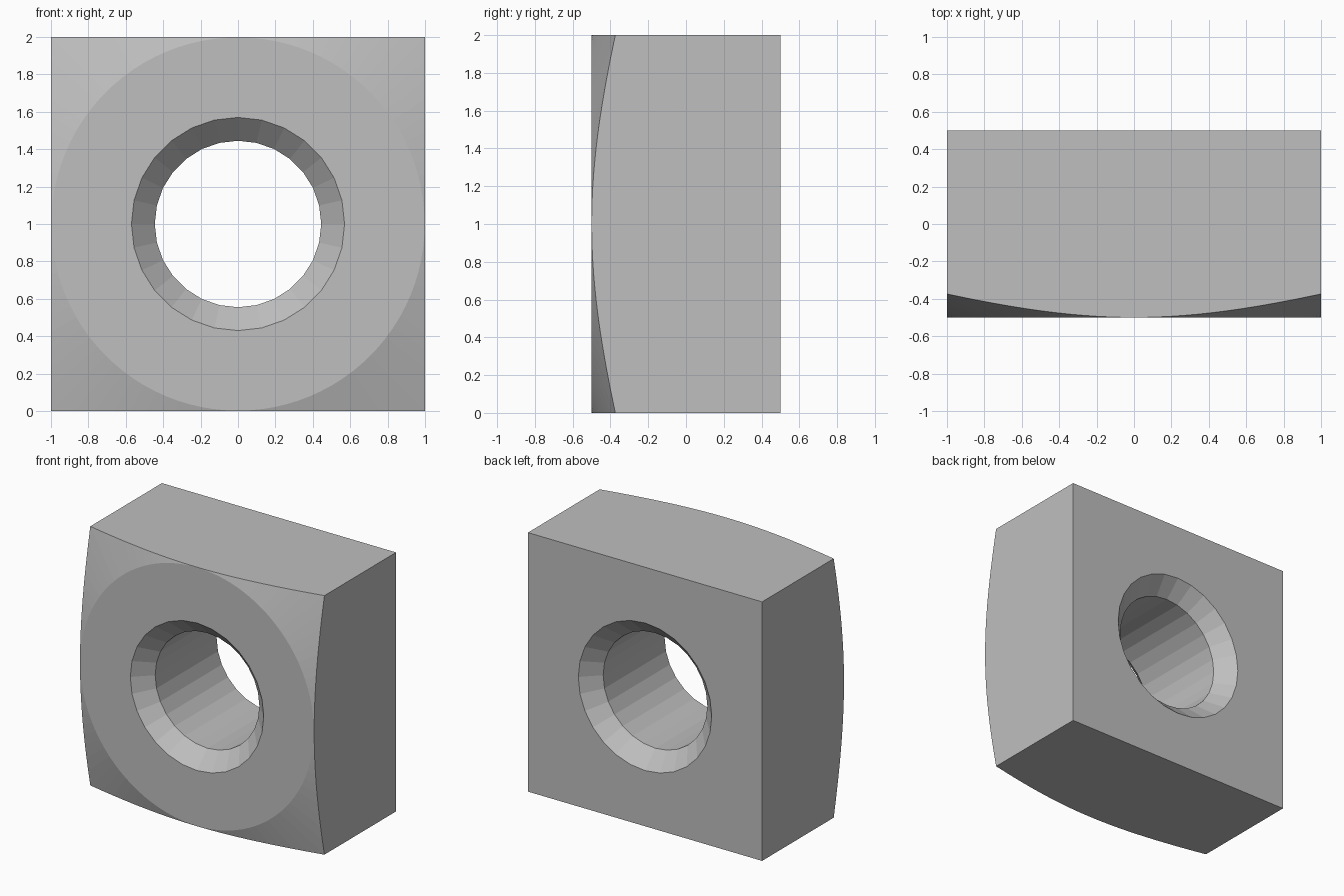
import bpy
import bmesh
from math import cos, sin, tau

if "Cube" in bpy.data.objects:
    bpy.data.objects.remove(bpy.data.objects["Cube"])

steel = bpy.data.materials.new("grey_steel")
steel.use_nodes = True
colour = (0.52, 0.52, 0.52, 1)
steel.diffuse_color = colour
steel.node_tree.nodes["Principled BSDF"].inputs["Base Color"].default_value = colour


def lathe(name, profile, sides):
    """Closed solid turned about the y axis at z = 1, from (radius, y) pairs."""
    bm = bmesh.new()
    rings = [[bm.verts.new((r * sin(tau * i / sides), y, 1 + r * cos(tau * i / sides)))
              for i in range(sides)] for r, y in profile]
    for a, b in zip(rings, rings[1:]):
        for i in range(sides):
            j = (i + 1) % sides
            bm.faces.new((a[i], a[j], b[j], b[i]))
    bm.faces.new(rings[0])
    bm.faces.new(rings[-1])
    bmesh.ops.recalc_face_normals(bm, faces=bm.faces)
    mesh = bpy.data.meshes.new(name)
    bm.to_mesh(mesh)
    bm.free()
    mesh.materials.append(steel)
    obj = bpy.data.objects.new(name, mesh)
    bpy.context.collection.objects.link(obj)
    obj.hide_render = True
    return obj


def carve(target, cutter, operation):
    mod = target.modifiers.new(cutter.name, "BOOLEAN")
    mod.object, mod.operation, mod.solver = cutter, operation, "EXACT"
    bpy.context.view_layer.objects.active = target
    bpy.ops.object.modifier_apply(modifier=mod.name)
    bpy.data.objects.remove(cutter)


# Square block, with spare length at the front for the turned face
bpy.ops.mesh.primitive_cube_add(size=1, location=(0, -0.1, 1))
nut = bpy.context.object
nut.name = "square_nut"
nut.scale = (2, 1.2, 2)
bpy.ops.object.transform_apply(location=True, rotation=False, scale=True)
nut.data.materials.append(steel)

# Shallow cone trims the four front corners around a round flat face
carve(nut, lathe("corner_trim", [(0.998, -0.5), (1.6, -0.318), (1.6, 0.8)], 96), "INTERSECT")

# Through hole, countersunk at both ends
half = [(0.67, 0.6), (0.445, 0.375)]
bore = [(r, -y) for r, y in half] + half[::-1]
carve(nut, lathe("bore", bore, 28), "DIFFERENCE")
